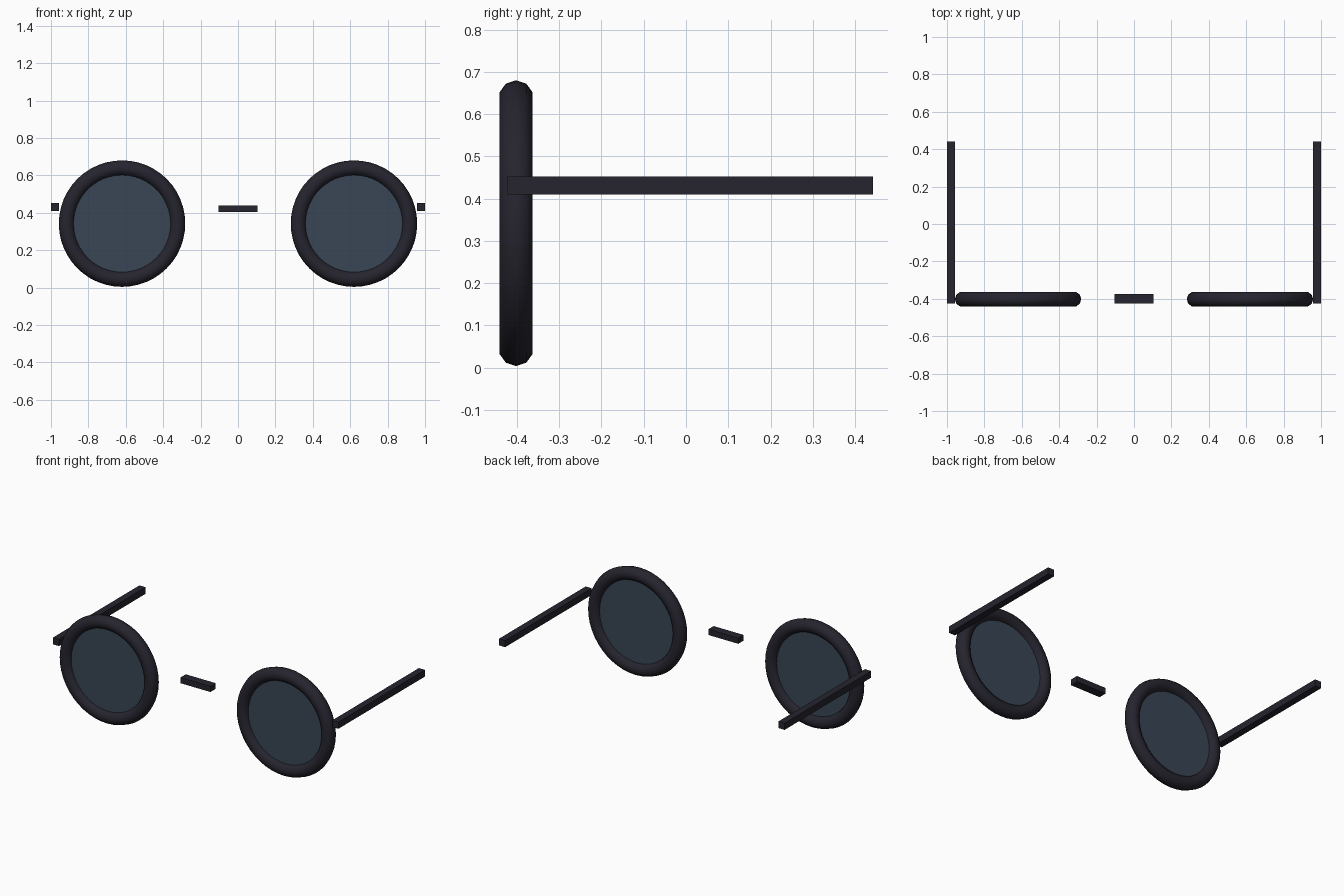
import bpy
import math

cube = bpy.data.objects.get("Cube")
if cube:
    bpy.data.objects.remove(cube, do_unlink=True)


def make_material(name, rgb):
    mat = bpy.data.materials.new(name)
    mat.use_nodes = True
    mat.diffuse_color = (*rgb, 1)
    bsdf = mat.node_tree.nodes["Principled BSDF"]
    bsdf.inputs["Base Color"].default_value = (*rgb, 1)
    bsdf.inputs["Roughness"].default_value = 0.6
    return mat


FRAME = make_material("dark frame", (0.019, 0.018, 0.028))
GLASS = make_material("tinted lens", (0.041, 0.062, 0.092))

FRONT_Y = -0.402
RIM_X, RIM_Z = 0.62, 0.342
RIM_RADIUS, TUBE_RADIUS = 0.297, 0.041


def finish(name, mat, smooth=False):
    obj = bpy.context.object
    obj.name = name
    obj.data.materials.append(mat)
    if smooth:
        bpy.ops.object.shade_smooth_by_angle(angle=math.radians(40))
    return obj


def box(name, low, high):
    centre = [(a + b) / 2 for a, b in zip(low, high)]
    bpy.ops.mesh.primitive_cube_add(size=1, location=centre)
    bpy.context.object.scale = [b - a for a, b in zip(low, high)]
    bpy.ops.object.transform_apply(location=False, rotation=False, scale=True)
    return finish(name, FRAME)


for side, sign in (("left", 1), ("right", -1)):
    centre = (sign * RIM_X, FRONT_Y, RIM_Z)
    upright = (math.pi / 2, 0, 0)

    # Round rim
    bpy.ops.mesh.primitive_torus_add(
        major_radius=RIM_RADIUS, minor_radius=TUBE_RADIUS,
        major_segments=48, minor_segments=10,
        location=centre, rotation=upright)
    finish(side + "_rim", FRAME, smooth=True)

    # Lens disc set into the rim
    bpy.ops.mesh.primitive_cylinder_add(
        vertices=48, radius=0.265, depth=0.02,
        location=centre, rotation=upright)
    finish(side + "_lens", GLASS, smooth=True)

    # Straight temple arm
    inner, outer = sorted((sign * 0.957, sign * 1.0))
    box(side + "_temple", (inner, -0.424, 0.41), (outer, 0.442, 0.452))

# Nose bridge
box("bridge", (-0.105, -0.426, 0.404), (0.105, -0.373, 0.44))
